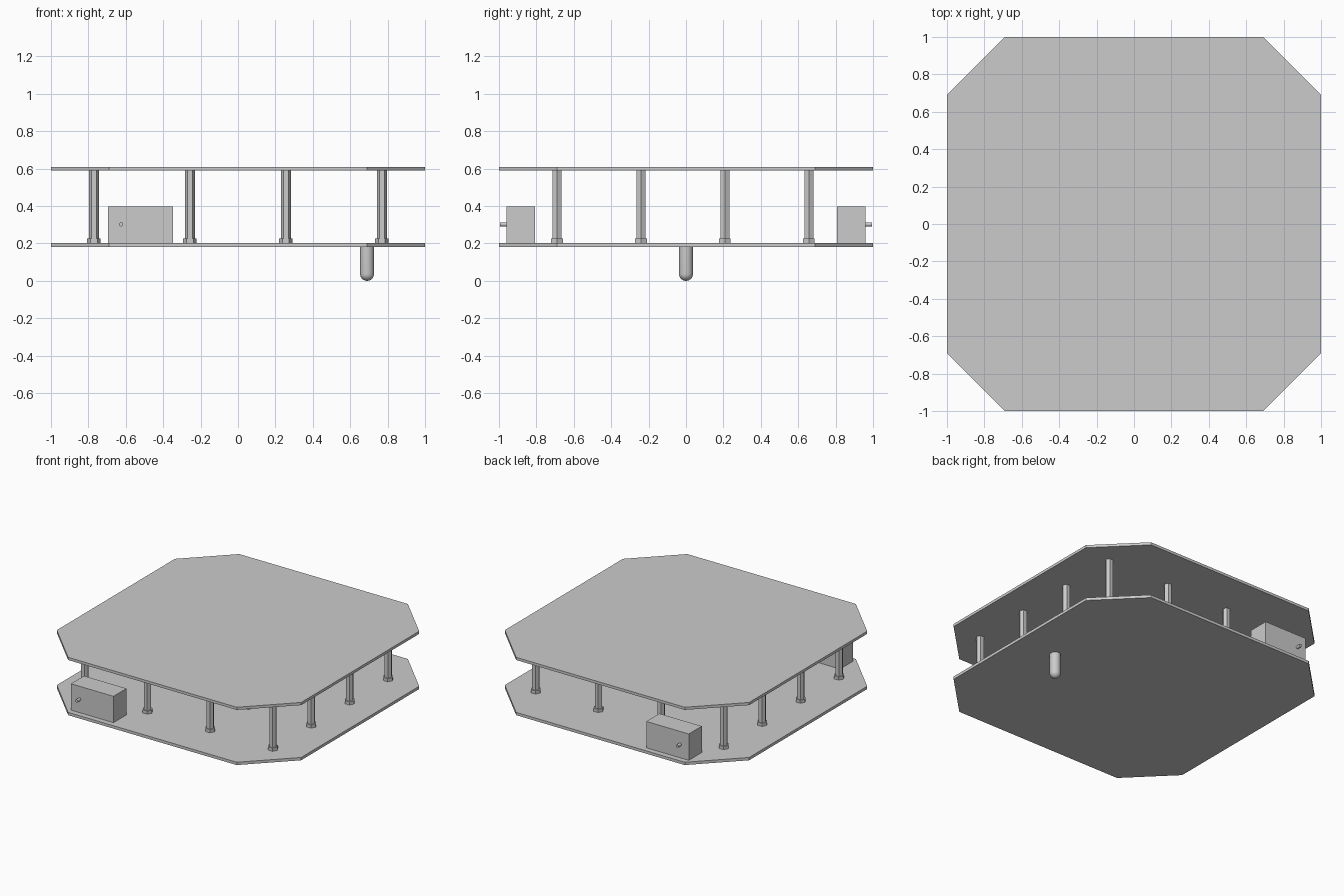
import bpy, bmesh
from math import cos, sin, pi

if "Cube" in bpy.data.objects:
    bpy.data.objects.remove(bpy.data.objects["Cube"])


def prism(name, outline, z0, z1):
    """Solid made by extruding a flat outline from z0 to z1."""
    bm = bmesh.new()
    face = bm.faces.new([bm.verts.new((x, y, z0)) for x, y in outline])
    top = bmesh.ops.extrude_face_region(bm, geom=[face])["geom"]
    bmesh.ops.translate(bm, vec=(0, 0, z1 - z0),
                        verts=[v for v in top if isinstance(v, bmesh.types.BMVert)])
    bmesh.ops.recalc_face_normals(bm, faces=bm.faces)
    mesh = bpy.data.meshes.new(name)
    bm.to_mesh(mesh)
    bm.free()
    obj = bpy.data.objects.new(name, mesh)
    bpy.context.collection.objects.link(obj)
    return obj


def hexagon(x, y, r):
    return [(x + r * cos(i * pi / 3), y + r * sin(i * pi / 3)) for i in range(6)]


# Two square decks with cut corners
C = 0.69
deck = [(1, -C), (1, C), (C, 1), (-C, 1), (-1, C), (-1, -C), (-C, -1), (C, -1)]
prism("lower_deck", deck, 0.182, 0.203)
prism("upper_deck", deck, 0.59, 0.61)

# Grid of hexagonal standoffs with nuts at their feet
for i in range(4):
    for j in range(4):
        x, y = -0.77 + i * 0.513, -0.69 + j * 0.449
        prism(f"standoff_{i}_{j}", hexagon(x, y, 0.027), 0.203, 0.59)
        prism(f"nut_{i}_{j}", hexagon(x, y, 0.036), 0.203, 0.226)

# Motors with stub shafts on the front and back edges
for side, s in (("front", -1), ("back", 1)):
    ya, yb = sorted((s * 0.808, s * 0.96))
    prism(side + "_motor", [(-0.695, ya), (-0.347, ya), (-0.347, yb), (-0.695, yb)],
          0.203, 0.398)
    bpy.ops.mesh.primitive_cylinder_add(vertices=24, radius=0.011, depth=0.045,
                                        location=(-0.625, s * 0.9725, 0.302),
                                        rotation=(pi / 2, 0, 0))
    bpy.context.object.name = side + "_motor_shaft"
    bpy.ops.object.shade_smooth_by_angle()

# Round-ended skid leg, spun from a profile
R = 0.037
bm = bmesh.new()
profile = [(R * sin(a * pi / 16), R - R * cos(a * pi / 16)) for a in range(9)]
profile += [(R, 0.182), (0, 0.182)]
verts = [bm.verts.new((r, 0, z)) for r, z in profile]
edges = [bm.edges.new(p) for p in zip(verts, verts[1:])]
bmesh.ops.spin(bm, geom=verts + edges, cent=(0, 0, 0), axis=(0, 0, 1),
               angle=2 * pi, steps=32)
bmesh.ops.remove_doubles(bm, verts=bm.verts, dist=0.0002)
bmesh.ops.recalc_face_normals(bm, faces=bm.faces)
mesh = bpy.data.meshes.new("skid_leg")
bm.to_mesh(mesh)
bm.free()
leg = bpy.data.objects.new("skid_leg", mesh)
leg.location = (0.69, 0, 0)
bpy.context.collection.objects.link(leg)
bpy.ops.object.select_all(action="DESELECT")
leg.select_set(True)
bpy.context.view_layer.objects.active = leg
bpy.ops.object.shade_smooth_by_angle()
